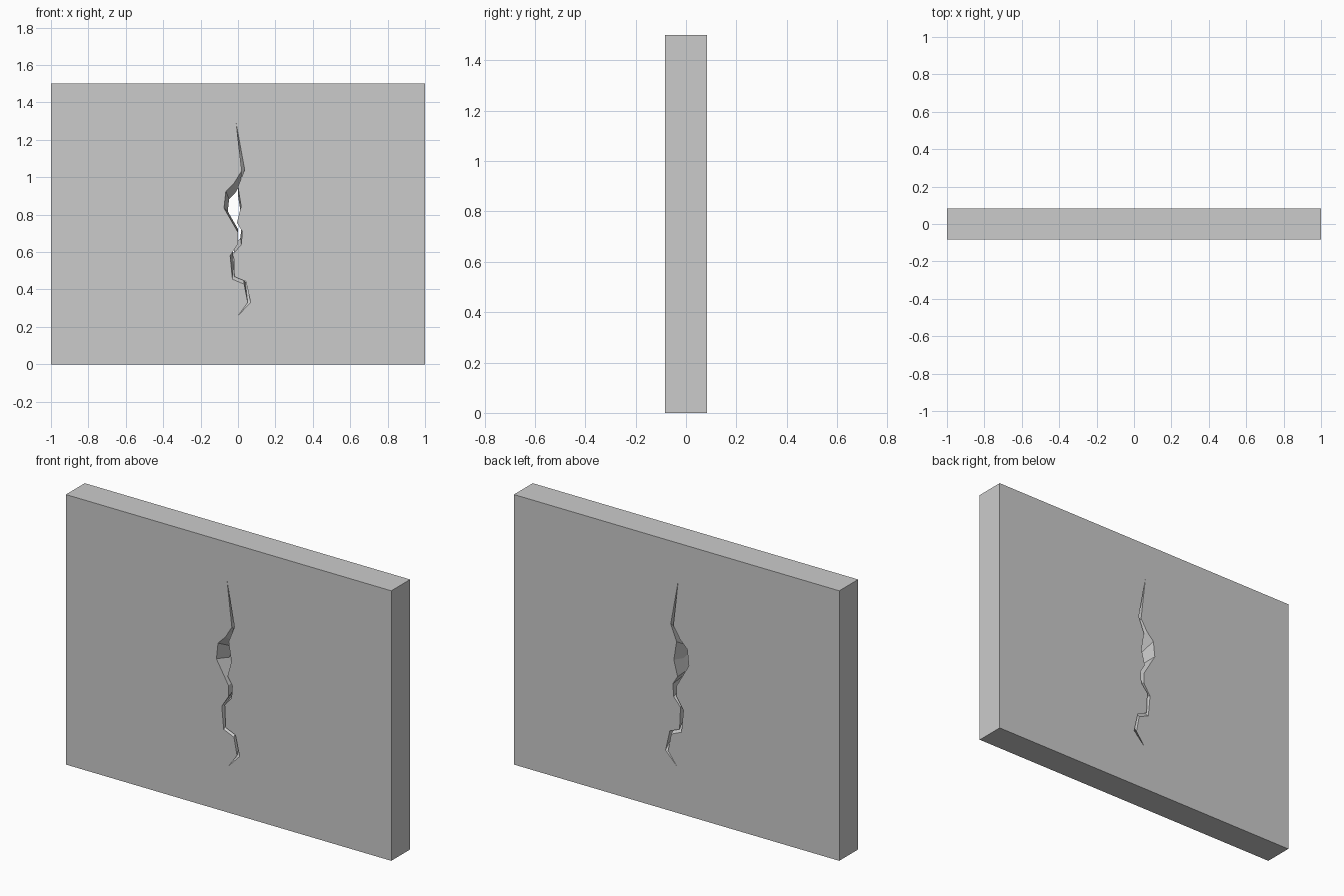
import bpy, bmesh

if "Cube" in bpy.data.objects:
    bpy.data.objects.remove(bpy.data.objects["Cube"])

W, D, H = 2.0, 0.165, 1.5

# Wall slab
bpy.ops.mesh.primitive_cube_add(size=1, location=(0, 0, H / 2))
wall = bpy.context.object
wall.name = "cracked_wall"
wall.scale = (W, D, H)
bpy.ops.object.transform_apply(location=True, scale=True)

# Crack outline (x, z): down the left side, then up the right side
left = [(-0.01, 1.29), (0.02, 1.035), (-0.02, 0.97), (-0.065, 0.925),
        (-0.075, 0.835), (0.0, 0.705), (0.0, 0.645), (-0.042, 0.58),
        (-0.03, 0.455), (0.033, 0.428), (0.052, 0.33), (0.0, 0.26)]
right = [(0.068, 0.33), (0.042, 0.443), (-0.018, 0.468), (-0.024, 0.592),
         (0.018, 0.64), (0.023, 0.71), (-0.006, 0.757), (0.017, 0.845),
         (0.0, 0.95), (0.036, 1.04)]
outline = left + right
CZ = 0.77

# Crack cutter: full outline on both faces, pinched at mid depth
bm = bmesh.new()
loops = []
for y, s in ((-D / 2 - 0.01, 1), (-D / 2, 1), (0, 0.73), (D / 2, 1), (D / 2 + 0.01, 1)):
    # the outer loops keep the outline constant just outside the wall
    loops.append([bm.verts.new((x * s, y, CZ + (z - CZ) * s)) for x, z in outline])
n = len(outline)
for a, b in zip(loops, loops[1:]):
    for i in range(n):
        j = (i + 1) % n
        bm.faces.new((a[i], a[j], b[j], b[i]))
bm.faces.new(loops[0][::-1])
bm.faces.new(loops[-1])
bmesh.ops.triangulate(bm, faces=bm.faces[:])
bmesh.ops.recalc_face_normals(bm, faces=bm.faces[:])
me = bpy.data.meshes.new("crack_cutter")
bm.to_mesh(me)
bm.free()
cutter = bpy.data.objects.new("crack_cutter", me)
bpy.context.collection.objects.link(cutter)
cutter.hide_render = True

# Cut the crack through the wall
mod = wall.modifiers.new("crack", 'BOOLEAN')
mod.operation = 'DIFFERENCE'
mod.solver = 'EXACT'
mod.object = cutter
bpy.context.view_layer.objects.active = wall
bpy.ops.object.modifier_apply(modifier=mod.name)
bpy.data.objects.remove(cutter)
